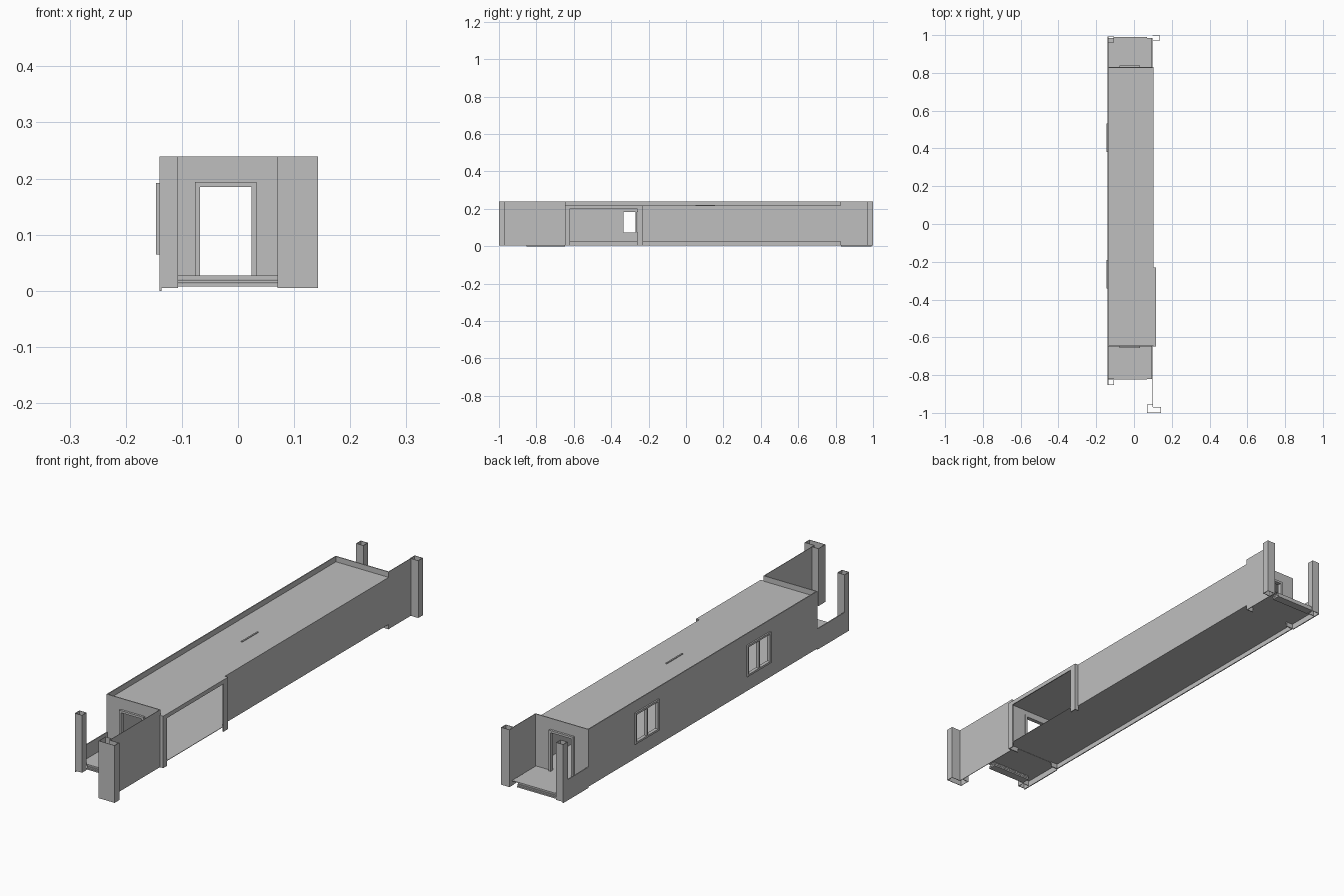
import bpy
import bmesh

cube = bpy.data.objects.get("Cube")
if cube:
    bpy.data.objects.remove(cube, do_unlink=True)

grey = bpy.data.materials.new("plain grey")
grey.use_nodes = True
grey.diffuse_color = (0.52, 0.52, 0.52, 1)
grey.node_tree.nodes["Principled BSDF"].inputs["Base Color"].default_value = (0.52, 0.52, 0.52, 1)


def part(name, boxes):
    """One object made of boxes, each given as x, y and z ranges."""
    bm = bmesh.new()
    for xs, ys, zs in boxes:
        made = bmesh.ops.create_cube(bm, size=1)["verts"]
        for v in made:
            v.co = [r[0] if c < 0 else r[1] for c, r in zip(v.co, (xs, ys, zs))]
    mesh = bpy.data.meshes.new(name)
    bm.to_mesh(mesh)
    bm.free()
    mesh.materials.append(grey)
    obj = bpy.data.objects.new(name, mesh)
    bpy.context.collection.objects.link(obj)
    return obj


def span(a, b):
    return (min(a, b), max(a, b))


def tube(name, x, y, z, t=0.002):
    """Square post, hollow and open at the top."""
    part(name, [((x[0], x[0] + t), y, z), ((x[1] - t, x[1]), y, z),
                (x, (y[0], y[0] + t), z), (x, (y[1] - t, y[1]), z)])


LEFT, RIGHT, BAY = -0.14, 0.102, 0.116
FRONT, BACK = -0.648, 0.83
BASE, FLOOR, ROOF, TOP = 0.005, 0.027, 0.217, 0.239
T = 0.004
BAY_Y = (FRONT, -0.23)
WINDOWS = ((-0.342, -0.19), (0.38, 0.532))
SILL, LINTEL = 0.065, 0.192
DOOR_X, DOOR_TOP = (-0.068, 0.024), 0.185
STEP_X = (-0.107, 0.07)

# Floor and roof, both widened at the side bay
for name, z in (("floor", (FLOOR - 0.002, FLOOR)), ("roof", (ROOF - 0.003, ROOF))):
    part(name, [((LEFT, RIGHT), (FRONT, BACK), z), ((RIGHT, BAY), BAY_Y, z)])
part("roof_slot", [((-0.022, -0.016), (0.05, 0.155), (ROOF, ROOF + 0.003))])

# Left wall built around the two windows
x = (LEFT, LEFT + T)
wall = [(x, (FRONT, WINDOWS[0][0]), (BASE, TOP)),
        (x, (WINDOWS[0][1], WINDOWS[1][0]), (BASE, TOP)),
        (x, (WINDOWS[1][1], BACK), (BASE, TOP))]
for y in WINDOWS:
    wall += [(x, y, (BASE, SILL)), (x, y, (LINTEL, TOP))]
part("left_wall", wall)

# Window frames with a middle bar
for name, (a, b) in zip(("front_window", "back_window"), WINDOWS):
    x, f, mid = (LEFT - 0.006, LEFT + 0.008), 0.008, (a + b) / 2
    part(name, [(x, (a, b), (SILL, SILL + f)), (x, (a, b), (LINTEL - f, LINTEL)),
                (x, (a, a + f), (SILL, LINTEL)), (x, (b - f, b), (SILL, LINTEL)),
                (x, (mid - f / 2, mid + f / 2), (SILL, LINTEL))])

# Right wall, and the open side bay in front of it
part("right_wall", [((RIGHT - T, RIGHT), (BAY_Y[1], BACK), (FLOOR, ROOF))])
bx = (BAY - T, BAY)
part("bay_frame", [(bx, (FRONT, -0.622), (BASE, ROOF)),
                   (bx, (-0.26, -0.23), (BASE, ROOF)),
                   (bx, BAY_Y, (0.2, ROOF)),
                   ((RIGHT - T, BAY), (-0.234, -0.23), (BASE, ROOF)),
                   ((RIGHT - T, BAY), (FRONT, FRONT + T), (BASE, ROOF))])

# Matching ends: wall with doorway, platform, steps and low wall
for name, y, out, edge, rail in (("front", FRONT, -1, -0.82, -0.853),
                                 ("back", BACK, 1, 0.985, 0.992)):
    ey = span(y, y - out * T)
    part(name + "_end_wall", [((LEFT, DOOR_X[0]), ey, (FLOOR, TOP)),
                              ((DOOR_X[1], RIGHT), ey, (FLOOR, TOP)),
                              (DOOR_X, ey, (DOOR_TOP, TOP)),
                              ((LEFT, STEP_X[0]), ey, (BASE, FLOOR)),
                              ((STEP_X[1], RIGHT), ey, (BASE, FLOOR))])
    fy, w = span(y + out * 0.009, y - out * 0.008), 0.009
    part(name + "_door_frame", [
        ((DOOR_X[0] - w, DOOR_X[0]), fy, (FLOOR, DOOR_TOP + w)),
        ((DOOR_X[1], DOOR_X[1] + w), fy, (FLOOR, DOOR_TOP + w)),
        (DOOR_X, fy, (DOOR_TOP, DOOR_TOP + w))])
    part(name + "_platform", [((LEFT, 0.096), span(y, edge), (FLOOR - 0.003, FLOOR))])
    part(name + "_steps", [
        (STEP_X, span(edge - out * 0.03, edge + out * 0.002 * i),
         (FLOOR - 0.0065 * (i + 1), FLOOR - 0.0065 * i - 0.001)) for i in range(3)])
    part(name + "_low_wall", [((LEFT, LEFT + T), span(y, rail), (0, 0.085))])
    tube(name + "_left_post", (LEFT, -0.107), span(rail, rail - out * 0.03), (BASE, TOP))

# Tall side screens beside the platforms
Z = (BASE, TOP)
part("front_screen", [((0.099, 0.101), (-0.97, FRONT), Z)])
part("back_screen", [((0.099, 0.101), (BACK, 0.985), Z)])

# Right end posts: a wide folded one in front, a narrow one behind
part("front_right_post", [((0.07, 0.143), (-1, -0.998), Z),
                          ((0.141, 0.143), (-1, -0.97), Z),
                          ((0.07, 0.072), (-1, -0.955), Z),
                          ((0.07, 0.1), (-0.957, -0.955), Z),
                          ((0.1, 0.143), (-0.972, -0.97), Z)])
tube("back_right_post", (0.097, 0.135), (0.97, 1), Z)
